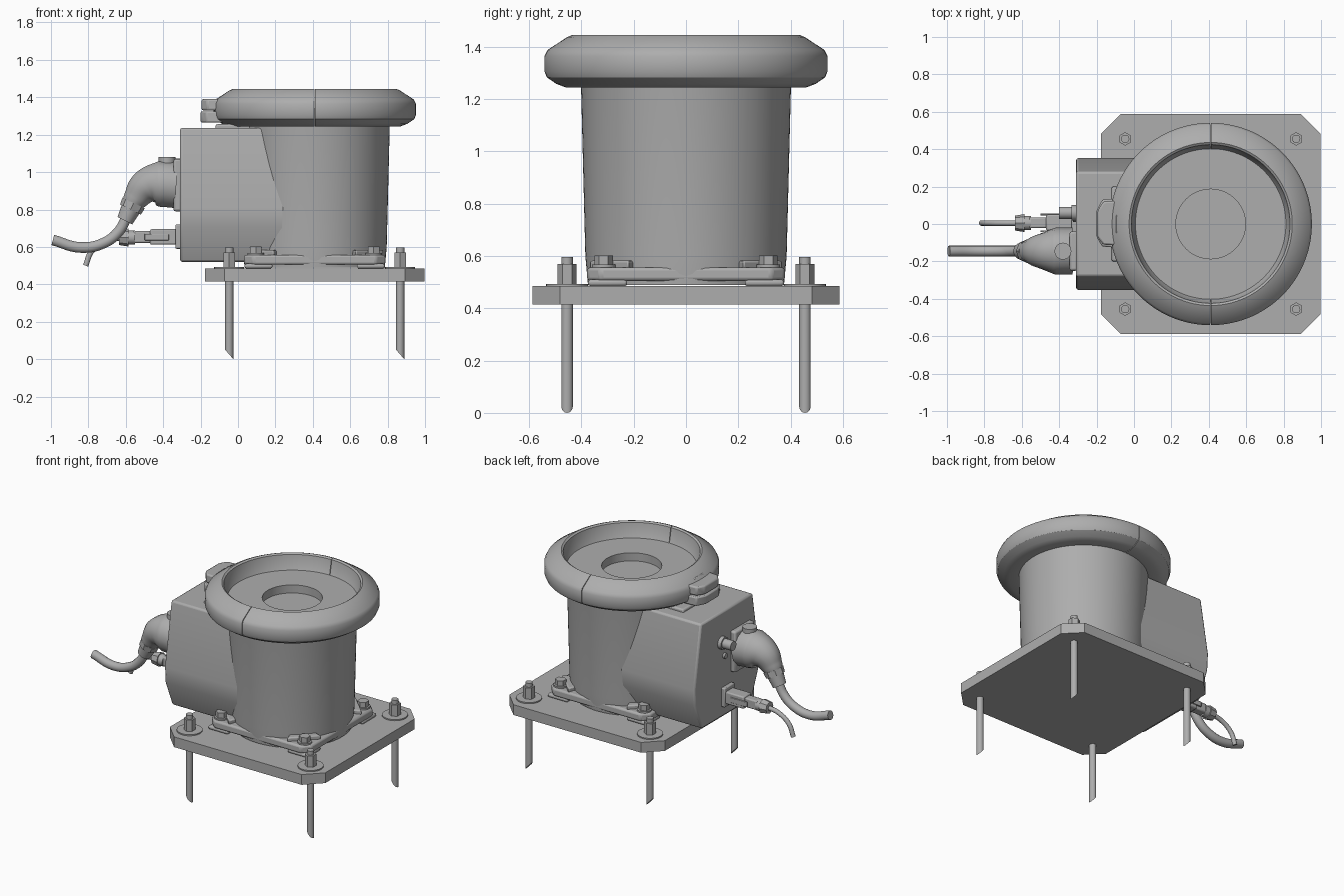
import bpy, bmesh, math
from mathutils import Vector, Matrix

if "Cube" in bpy.data.objects:
    bpy.data.objects.remove(bpy.data.objects["Cube"])

CX = 0.41  # column axis

grey = bpy.data.materials.new("machine_grey")
grey.use_nodes = True
colour = (0.42, 0.42, 0.42, 1)
grey.diffuse_color = colour
grey.node_tree.nodes["Principled BSDF"].inputs["Base Color"].default_value = colour


def finish(ob, bevel=0):
    ob.data.materials.clear()
    ob.data.materials.append(grey)
    bpy.ops.object.select_all(action="DESELECT")
    ob.select_set(True)
    bpy.context.view_layer.objects.active = ob
    bpy.ops.object.shade_smooth_by_angle(angle=math.radians(32))
    if bevel:
        mod = ob.modifiers.new("soft_edges", "BEVEL")
        mod.width, mod.segments = bevel, 2
    return ob


def from_bmesh(name, bm, bevel=0):
    bmesh.ops.recalc_face_normals(bm, faces=bm.faces)
    me = bpy.data.meshes.new(name)
    bm.to_mesh(me)
    bm.free()
    ob = bpy.data.objects.new(name, me)
    bpy.context.collection.objects.link(ob)
    return finish(ob, bevel)


def lathe(name, profile, start=0, end=360, steps=96):
    """Closed (radius, z) profile turned about the column axis."""
    bm = bmesh.new()
    face = bm.faces.new([bm.verts.new((CX + r, 0, z)) for r, z in profile])
    full = end - start == 360
    axis = dict(cent=(CX, 0, 0), axis=(0, 0, 1))
    bmesh.ops.rotate(bm, verts=bm.verts, cent=(CX, 0, 0),
                     matrix=Matrix.Rotation(math.radians(start), 3, "Z"))
    if full:
        edges = list(face.edges)
        bmesh.ops.delete(bm, geom=[face], context="FACES_ONLY")
        bmesh.ops.spin(bm, geom=edges, angle=math.tau, steps=steps, **axis)
        bmesh.ops.remove_doubles(bm, verts=bm.verts, dist=1e-5)
    else:
        ring = list(face.edges)
        out = bmesh.ops.spin(bm, geom=ring, angle=math.radians(end - start), steps=steps, **axis)
        last = [e for e in out["geom_last"] if isinstance(e, bmesh.types.BMEdge)]
        bmesh.ops.edgeloop_fill(bm, edges=last)
    return from_bmesh(name, bm)


def prism(name, outline, shift, bevel=0):
    """Flat outline of 3D points pushed along a vector."""
    bm = bmesh.new()
    face = bm.faces.new([bm.verts.new(p) for p in outline])
    out = bmesh.ops.extrude_face_region(bm, geom=[face], use_keep_orig=True)
    moved = [v for v in out["geom"] if isinstance(v, bmesh.types.BMVert)]
    bmesh.ops.translate(bm, verts=moved, vec=shift)
    return from_bmesh(name, bm, bevel)


def box(name, lo, hi, bevel=0):
    outline = [(lo[0], lo[1], lo[2]), (hi[0], lo[1], lo[2]),
               (hi[0], hi[1], lo[2]), (lo[0], hi[1], lo[2])]
    return prism(name, outline, (0, 0, hi[2] - lo[2]), bevel)


def rod(name, a, b, r1, r2=None, sides=24):
    a, b = Vector(a), Vector(b)
    d = b - a
    bm = bmesh.new()
    m = Matrix.Translation((a + b) / 2) @ d.to_track_quat("Z", "Y").to_matrix().to_4x4()
    bmesh.ops.create_cone(bm, cap_ends=True, segments=sides, radius1=r1,
                          radius2=r1 if r2 is None else r2, depth=d.length, matrix=m)
    return from_bmesh(name, bm)


def tube(name, points, radii):
    cu = bpy.data.curves.new(name, "CURVE")
    cu.dimensions = "3D"
    cu.bevel_depth, cu.bevel_resolution, cu.use_fill_caps = 1, 5, True
    sp = cu.splines.new("BEZIER")
    sp.bezier_points.add(len(points) - 1)
    for bp, p, r in zip(sp.bezier_points, points, radii):
        bp.co, bp.radius = p, r
        bp.handle_left_type = bp.handle_right_type = "AUTO"
    ob = bpy.data.objects.new(name, cu)
    bpy.context.collection.objects.link(ob)
    bpy.ops.object.select_all(action="DESELECT")
    ob.select_set(True)
    bpy.context.view_layer.objects.active = ob
    bpy.ops.object.convert(target="MESH")
    return finish(bpy.context.object)


def octagon(half, cut, z):
    h, k = half, half - cut
    pts = [(h, -k), (h, k), (k, h), (-k, h), (-h, k), (-h, -k), (-k, -h), (k, -h)]
    return [(CX + x, y, z) for x, y in pts]


# Ground plate and the column's square foot
prism("base_plate", octagon(0.587, 0.105, 0.415), (0, 0, 0.07))
prism("foot_flange", octagon(0.378, 0.05, 0.505), (0, 0, 0.052), 0.012)

# Corner hardware: anchors, foot pads and bolts
for sx in (-1, 1):
    for sy in (-1, 1):
        x, y = CX + sx * 0.457, sy * 0.455
        rod("anchor_washer", (x, y, 0.485), (x, y, 0.493), 0.08, sides=32)
        rod("anchor_nut", (x, y, 0.493), (x, y, 0.57), 0.036, sides=6)
        stud = rod("anchor_stud", (x, y, 0), (x, y, 0.597), 0.022)
        for v in stud.data.vertices:  # slanted tip
            if v.co.z < 0.1:
                v.co.z = 0.025 - (v.co.x - x) * 1.13
        px, py = CX + sx * 0.3, sy * 0.3
        box("foot_pad", (px - 0.075, py - 0.075, 0.485), (px + 0.075, py + 0.075, 0.51), 0.01)
        prism("foot_wedge", [(CX + sx * 0.37, sy * 0.22, 0.55), (CX + sx * 0.22, sy * 0.37, 0.55),
                             (CX + sx * 0.16, sy * 0.2, 0.55), (CX + sx * 0.2, sy * 0.16, 0.55)],
              (0, 0, 0.033), 0.008)
        bx, by = CX + sx * 0.315, sy * 0.315
        rod("foot_washer", (bx, by, 0.55), (bx, by, 0.567), 0.045)
        rod("foot_bolt", (bx, by, 0.567), (bx, by, 0.602), 0.035, sides=6)

# Column with a recessed top and a central well
lathe("column", [(0, 0.49), (0.375, 0.49), (0.385, 0.6), (0.402, 1.27), (0.415, 1.34),
                 (0.186, 1.34), (0.186, 1.285), (0, 1.285)])

# Split collar ring
collar = [(0.395, 1.25), (0.46, 1.245), (0.495, 1.258), (0.532, 1.283), (0.541, 1.305),
          (0.541, 1.365), (0.53, 1.388), (0.455, 1.437), (0.436, 1.445), (0.424, 1.437),
          (0.406, 1.345), (0.395, 1.33)]
for name, a in (("collar_right_half", 90), ("collar_left_half", 270)):
    lathe(name, collar, a + 0.25, a + 179.75, 60)

# Collar latch
prism("collar_latch", [(-0.2, -0.07, 1.265), (-0.2, 0.07, 1.265), (-0.17, 0.13, 1.265),
                       (-0.06, 0.14, 1.265), (-0.06, -0.13, 1.265), (-0.17, -0.12, 1.265)],
      (0, 0, 0.06), 0.008)
prism("latch_cover", [(-0.195, -0.07, 1.33), (-0.195, 0.07, 1.33), (-0.165, 0.12, 1.33),
                      (-0.03, 0.13, 1.33), (-0.03, -0.12, 1.33), (-0.165, -0.11, 1.33)],
      (0, 0, 0.06), 0.01)
box("latch_button", (-0.1, -0.05, 1.38), (-0.04, 0.05, 1.405), 0.005)
box("latch_bridge", (-0.12, -0.2, 1.2), (0.1, 0.2, 1.256), 0.01)

# Connector housing on the side
side = [(0.27, 0.52), (0.345, 0.7), (0.352, 0.81), (0.28, 1.236)]
outline = [(-0.31, y, z) for y, z in side] + [(-0.31, -y, z) for y, z in reversed(side)]
prism("connector_housing", outline, (0.56, 0, 0), 0.012)
rod("housing_port", (-0.3, 0.06, 1.03), (-0.4, 0.06, 1.03), 0.032)
rod("port_collar", (-0.3, 0.06, 1.03), (-0.335, 0.06, 1.03), 0.042)
rod("housing_screw", (-0.3, 0.03, 0.93), (-0.325, 0.03, 0.93), 0.018)

# Large elbow plug with its cable
Y = -0.145
box("plug_flange", (-0.345, Y - 0.105, 0.79), (-0.3, Y + 0.105, 1.07), 0.012)
tube("plug_elbow", [(-0.33, Y, 0.93), (-0.42, Y, 0.935), (-0.49, Y, 0.92), (-0.545, Y, 0.86),
                    (-0.575, Y, 0.8)], [0.125, 0.125, 0.098, 0.07, 0.05])
rod("elbow_screw", (-0.38, Y, 1.03), (-0.38, Y, 1.08), 0.045)
rod("elbow_nut", (-0.558, Y, 0.835), (-0.575, Y, 0.8), 0.066, 0.062, 8)
rod("elbow_gland", (-0.57, Y, 0.81), (-0.605, Y, 0.74), 0.054, 0.044)
tube("large_cable", [(-0.59, Y, 0.77), (-0.64, Y, 0.68), (-0.72, Y, 0.62), (-0.84, Y, 0.597),
                     (-0.99, Y, 0.637)], [0.029] * 5)

# Small straight plug with its cable
box("small_plug_flange", (-0.335, -0.05, 0.59), (-0.3, 0.06, 0.72), 0.006)
box("small_plug_body", (-0.47, -0.035, 0.612), (-0.32, 0.05, 0.695), 0.008)
box("small_plug_neck", (-0.56, -0.022, 0.622), (-0.46, 0.036, 0.685), 0.008)
for y in (-0.04, 0.05):
    box("locking_lever", (-0.5, y - 0.004, 0.635), (-0.37, y + 0.006, 0.67), 0.003)
rod("small_gland", (-0.55, 0.005, 0.65), (-0.6, 0.005, 0.65), 0.038)
rod("small_gland_nut", (-0.585, 0.005, 0.65), (-0.635, 0.005, 0.65), 0.048, 0.04, 8)
tube("small_cable", [(-0.62, 0.005, 0.65), (-0.7, 0.005, 0.635), (-0.78, 0.005, 0.58),
                     (-0.815, 0.005, 0.5)], [0.015] * 4)
